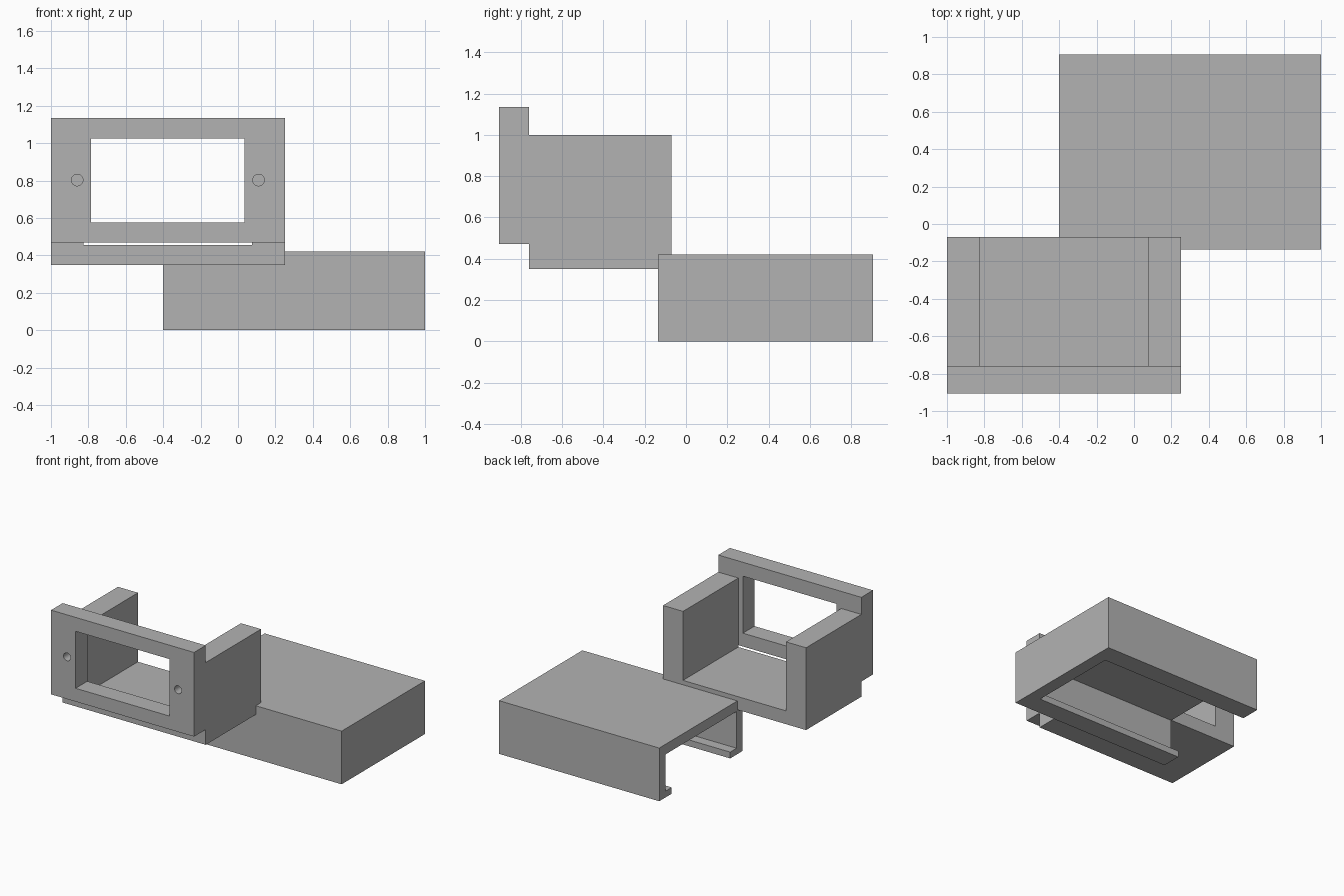
import bpy
import bmesh

if "Cube" in bpy.data.objects:
    bpy.data.objects.remove(bpy.data.objects["Cube"], do_unlink=True)

grey = bpy.data.materials.new("plain grey")
grey.use_nodes = True
colour = (0.45, 0.45, 0.45, 1)
grey.diffuse_color = colour
grey.node_tree.nodes["Principled BSDF"].inputs["Base Color"].default_value = colour


def finish(name, bm):
    bmesh.ops.recalc_face_normals(bm, faces=bm.faces)
    mesh = bpy.data.meshes.new(name)
    bm.to_mesh(mesh)
    bm.free()
    obj = bpy.data.objects.new(name, mesh)
    bpy.context.collection.objects.link(obj)
    mesh.materials.append(grey)
    return obj


def box(name, xs, ys, zs):
    bm = bmesh.new()
    bmesh.ops.create_cube(bm, size=1)
    for v in bm.verts:
        v.co = [r[0] if c < 0 else r[1] for c, r in zip(v.co, (xs, ys, zs))]
    return finish(name, bm)


def extrude_profile(name, points, place, offset):
    """Extrude a closed outline along the offset vector."""
    bm = bmesh.new()
    face = bm.faces.new([bm.verts.new(place(a, b)) for a, b in points])
    new = bmesh.ops.extrude_face_region(bm, geom=[face], use_keep_orig=True)["geom"]
    bmesh.ops.translate(bm, vec=offset, verts=[g for g in new if isinstance(g, bmesh.types.BMVert)])
    return finish(name, bm)


def cut(target, cutter):
    cutter.hide_render = True
    cutter.hide_viewport = True
    cutter.display_type = "WIRE"
    mod = target.modifiers.new("cut " + cutter.name, "BOOLEAN")
    mod.operation = "DIFFERENCE"
    mod.solver = "EXACT"
    mod.object = cutter


# U-shaped bracket: floor with two upright side walls
left, right, wall = -1.0, 0.25, 0.175
base, floor, top = 0.35, 0.455, 1.0
outline = [(left, base), (right, base), (right, top), (right - wall, top),
           (right - wall, floor), (left + wall, floor), (left + wall, top), (left, top)]
panel_back = -0.76
extrude_profile("bracket", outline, lambda x, z: (x, panel_back, z), (0, 0.69, 0))

# Front panel with window and two blind screw holes
panel = box("front_panel", (left, right), (-0.905, panel_back), (0.47, 1.135))
cut(panel, box("window_cutter", (-0.785, 0.035), (-1, -0.7), (0.575, 1.025)))
for side, x in (("right", -0.86), ("left", 0.11)):
    bpy.ops.mesh.primitive_cylinder_add(vertices=32, radius=0.031, depth=0.3,
                                        location=(x, -0.915, 0.803),
                                        rotation=(1.5708, 0, 0))
    hole = bpy.context.object
    hole.name = side + "_screw_hole_cutter"
    cut(panel, hole)

# Sliding cover: C-shaped channel with inward lips, closed at one end
front, back, height = -0.135, 0.905, 0.42
thick, lip, lip_height = 0.075, 0.155, 0.05
channel = [(front, 0), (front + lip, 0), (front + lip, lip_height), (front + thick, lip_height),
           (front + thick, height - 0.08), (back - thick, height - 0.08),
           (back - thick, lip_height), (back - lip, lip_height), (back - lip, 0),
           (back, 0), (back, height), (front, height)]
cover_end = 0.9
extrude_profile("cover_channel", channel, lambda y, z: (-0.4, y, z), (cover_end + 0.4, 0, 0))
box("cover_end_wall", (cover_end, 1.0), (front, back), (0, height))
